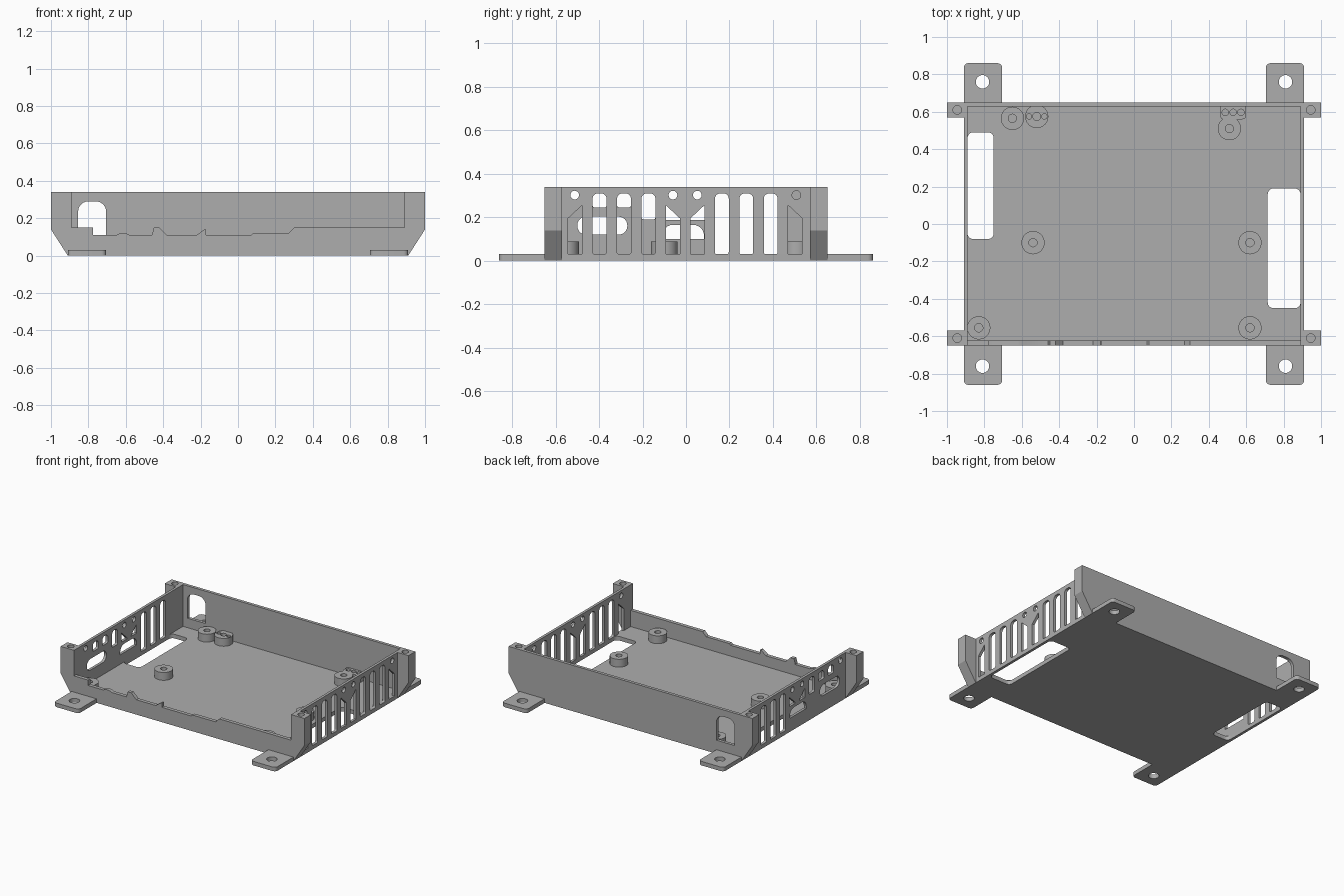
import bpy, bmesh
from math import sin, cos, pi

if "Cube" in bpy.data.objects:
    bpy.data.objects.remove(bpy.data.objects["Cube"])

grey = bpy.data.materials.new("plain grey")
grey.use_nodes = True
GREY = (0.42, 0.42, 0.42, 1)
grey.diffuse_color = GREY
grey.node_tree.nodes["Principled BSDF"].inputs["Base Color"].default_value = GREY

TOP, FLOOR = 0.34, 0.03      # rim height, floor thickness
OUT, INN = 0.91, 0.89        # side wall outer and inner x
BACK = 0.65                  # half depth of the tray
parts = []


def circle(x, y, r, n=32):
    return [(x + r * cos(2 * pi * i / n), y + r * sin(2 * pi * i / n)) for i in range(n)]


def rounded(x0, x1, y0, y1, radii, n=6):
    """Rectangle with corner radii listed from lower left, anticlockwise."""
    pts = []
    corners = [(x0, y0, 1, 1), (x1, y0, -1, 1), (x1, y1, -1, -1), (x0, y1, 1, -1)]
    for k, ((x, y, sx, sy), r) in enumerate(zip(corners, radii)):
        if r == 0:
            pts.append((x, y))
            continue
        for i in range(n + 1):
            a = pi + k * pi / 2 + i * pi / 2 / n
            pts.append((x + sx * r + r * cos(a), y + sy * r + r * sin(a)))
    return pts


def panel(name, loops, lo, hi, axis="z"):
    """Fill an outline with holes and extrude it from lo to hi along an axis."""
    curve = bpy.data.curves.new(name, "CURVE")
    curve.dimensions = "2D"
    curve.fill_mode = "BOTH"
    curve.extrude = (hi - lo) / 2
    for loop in loops:
        spline = curve.splines.new("POLY")
        spline.points.add(len(loop) - 1)
        for p, (u, v) in zip(spline.points, loop):
            p.co = (u, v, 0, 1)
        spline.use_cyclic_u = True
    temp = bpy.data.objects.new("temp", curve)
    bpy.context.collection.objects.link(temp)
    bpy.context.view_layer.update()
    mesh = bpy.data.meshes.new_from_object(
        temp.evaluated_get(bpy.context.evaluated_depsgraph_get()))
    bpy.data.objects.remove(temp)
    bm = bmesh.new()
    bm.from_mesh(mesh)
    for v in bm.verts:
        a, b, w = v.co.x, v.co.y, v.co.z + (lo + hi) / 2
        v.co = {"z": (a, b, w), "y": (a, w, b), "x": (w, a, b)}[axis]
    bmesh.ops.remove_doubles(bm, verts=bm.verts, dist=0.0001)
    bmesh.ops.recalc_face_normals(bm, faces=bm.faces)
    bm.to_mesh(mesh)
    bm.free()
    mesh.materials.clear()
    mesh.materials.append(grey)
    obj = bpy.data.objects.new(name, mesh)
    bpy.context.collection.objects.link(obj)
    parts.append(obj)
    return obj


# Floor with four mounting tabs and two side cutouts
tab_in, tab_end, r = 0.705, 0.86, 0.025
tab = rounded(tab_in, OUT, BACK, tab_end, (0, 0, r, r))[2:] + [(tab_in, BACK)]
right = [(x, -y) for x, y in reversed(tab)] + tab
outline = right + [(-x, -y) for x, y in right]
holes = [circle(sx * 0.81, sy * 0.76, 0.036) for sx in (-1, 1) for sy in (-1, 1)]
holes.append(rounded(-INN, -0.75, -0.08, 0.49, (0.03,) * 4))
holes.append(rounded(0.715, INN, -0.45, 0.19, (0.03,) * 4))
panel("floor", [outline] + holes, 0, FLOOR)

# Back wall with an arched window
window = rounded(-0.855, -0.705, 0.10, 0.29, (0, 0, 0.055, 0.055))
panel("back_wall", [[(-OUT, 0), (OUT, 0), (OUT, TOP), (-OUT, TOP)], window],
      0.627, BACK, "y")

# Low front wall with a stepped upper edge
edge = [(INN, 0.15), (0.30, 0.15), (0.27, 0.12), (0.08, 0.12), (0.07, 0.11),
        (-0.17, 0.11), (-0.17, 0.14), (-0.18, 0.14), (-0.22, 0.11), (-0.38, 0.11),
        (-0.42, 0.15), (-0.45, 0.15), (-0.46, 0.11), (-0.58, 0.11), (-0.60, 0.12),
        (-0.63, 0.12), (-0.65, 0.11), (-0.775, 0.11), (-0.775, 0.15), (-INN, 0.15)]
panel("front_wall", [[(-OUT, 0), (OUT, 0)] + edge], -BACK, -0.623, "y")

# Side walls with ventilation slots
HALF, PITCH, MID = 0.032, 0.1125, -0.004
slot_y = [MID + (i - 4.5) * PITCH for i in range(10)]


def slot(y, z0=FLOOR, z1=0.31, bottom=0.01):
    return rounded(y - HALF, y + HALF, z0, z1, (bottom, bottom, 0.025, 0.025))


def slant(y, rise, z0=FLOOR):
    """Slot with a sloping top; rise is +1 or -1 towards +y."""
    return [(y - HALF, z0), (y + HALF, z0),
            (y + HALF, 0.225 + 0.03 * rise), (y - HALF, 0.225 - 0.03 * rise)]


side = [(-BACK, 0), (BACK, 0), (BACK, TOP), (-BACK, TOP)]
pins = [circle(y, 0.302, 0.02, 24) for y in (-0.512, -0.06, 0.052, 0.508)]
slopes = {0: 1, 4: -1, 5: 1, 9: -1}

vents = [slant(y, slopes[i]) if i in slopes else slot(y) for i, y in enumerate(slot_y)]
panel("vented_left_wall", [side] + vents + pins, INN, OUT, "x")

vents = [slot(y, 0.245) for y in slot_y[1:3]] + [slot(slot_y[3], 0.19)]
vents += [slant(slot_y[i], slopes[i], 0.188) for i in (4, 5)]
vents += [slot(y) for y in slot_y[6:9]]
vents.append(rounded(-0.50, -0.27, 0.12, 0.203, (0.04,) * 4))
vents.append(rounded(-0.11, 0.083, 0.10, 0.165, (0, 0, 0.05, 0.05)))
panel("port_right_wall", [side] + vents + pins[:3], -OUT, -INN, "x")

# Corner posts with screw holes and sloping undersides
NECK = 0.24
for sx in (-1, 1):
    for sy in (-1, 1):
        y0, y1 = sorted((sy * 0.57, sy * BACK))
        profile = [(INN, 0), (OUT, 0), (1, 0.14), (1, NECK), (INN, NECK)]
        panel("corner_post", [[(sx * x, z) for x, z in profile]], y0, y1, "y")
        cap = [(sx * INN, y0), (sx, y0), (sx, y1), (sx * INN, y1)]
        panel("corner_post_head", [cap, circle(sx * 0.945, sy * 0.61, 0.023)], NECK, TOP)

# Board standoffs
PEG = 0.088
for x, y in [(-0.54, -0.10), (0.62, -0.10), (0.62, -0.555), (-0.83, -0.555),
             (-0.65, 0.565), (0.51, 0.51)]:
    panel("standoff", [circle(x, y, 0.062, 40), circle(x, y, 0.022)], FLOOR, PEG)
trio = [circle(-0.52 + d, 0.575, 0.021 if d == 0 else 0.014) for d in (-0.041, 0, 0.041)]
panel("triple_hole_standoff", [circle(-0.52, 0.575, 0.062, 40)] + trio, FLOOR, PEG)
trio = [circle(0.53 + d, 0.597, 0.017) for d in (-0.042, 0, 0.042)]
block = rounded(0.46, 0.60, 0.56, 0.63, (0.02, 0.02, 0, 0))
panel("rear_standoff_block", [block] + trio, FLOOR, PEG)

# Smooth the round parts, keep edges sharp
bpy.ops.object.select_all(action="DESELECT")
for obj in parts:
    obj.select_set(True)
bpy.context.view_layer.objects.active = parts[0]
bpy.ops.object.shade_smooth_by_angle(angle=pi / 6)
